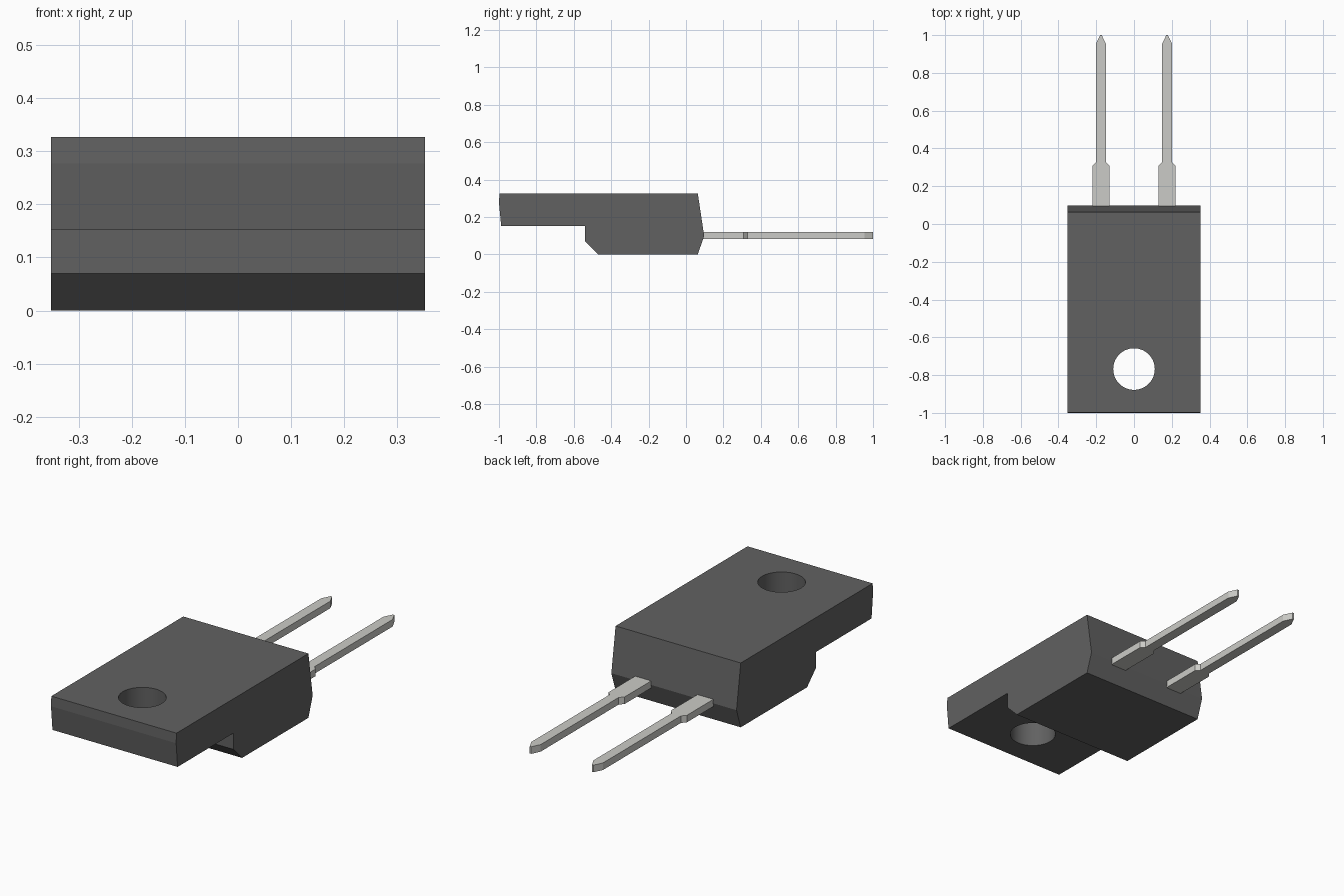
import bpy, bmesh

if "Cube" in bpy.data.objects:
    bpy.data.objects.remove(bpy.data.objects["Cube"])


def material(name, grey):
    m = bpy.data.materials.new(name)
    m.diffuse_color = (*grey, 1)
    m.use_nodes = True
    m.node_tree.nodes["Principled BSDF"].inputs["Base Color"].default_value = m.diffuse_color
    return m


def prism(name, points, offset, mat):
    """Extrude a closed polygon of 3D points along an offset."""
    bm = bmesh.new()
    face = bm.faces.new([bm.verts.new(p) for p in points])
    ext = bmesh.ops.extrude_face_region(bm, geom=[face])
    verts = [g for g in ext["geom"] if isinstance(g, bmesh.types.BMVert)]
    bmesh.ops.translate(bm, verts=verts, vec=offset)
    bmesh.ops.recalc_face_normals(bm, faces=bm.faces)
    mesh = bpy.data.meshes.new(name)
    bm.to_mesh(mesh)
    bm.free()
    mesh.materials.append(mat)
    obj = bpy.data.objects.new(name, mesh)
    bpy.context.collection.objects.link(obj)
    return obj


plastic = material("dark_plastic", (0.12, 0.12, 0.12))
metal = material("tinned_metal", (0.6, 0.6, 0.57))

# Package body: stepped side profile (y, z) extruded across x
profile = [(-0.997, 0.327), (-1, 0.277), (-0.988, 0.152), (-0.54, 0.152),
           (-0.54, 0.07), (-0.47, 0), (0.063, 0), (0.097, 0.1), (0.063, 0.327)]
body = prism("body", [(-0.352, y, z) for y, z in profile], (0.704, 0, 0), plastic)

# Round mounting hole
bpy.ops.mesh.primitive_cylinder_add(vertices=64, radius=0.11, depth=1,
                                    location=(0, -0.768, 0.2))
cutter = bpy.context.object
cutter.name = "hole_cutter"
cutter.hide_render = True
cutter.data.materials.append(plastic)
cut = body.modifiers.new("mounting_hole", "BOOLEAN")
cut.operation = "DIFFERENCE"
cut.solver = "EXACT"
cut.object = cutter
bpy.ops.object.select_all(action="DESELECT")
body.select_set(True)
bpy.context.view_layer.objects.active = body
bpy.ops.object.modifier_apply(modifier=cut.name)
bpy.data.objects.remove(cutter, do_unlink=True)
bpy.ops.object.shade_smooth_by_angle(angle=0.14)

# Two flat leads: wide shoulder, narrow pin, pointed tip (half outline: x, y)
half = [(0.045, 0.075), (0.045, 0.308), (0.026, 0.328), (0.026, 0.955), (0.004, 1.0)]
outline = half + [(-x, y) for x, y in reversed(half)]
for side, cx in (("left", -0.175), ("right", 0.175)):
    prism(side + "_lead", [(cx + x, y, 0.083) for x, y in outline],
          (0, 0, 0.036), metal)
